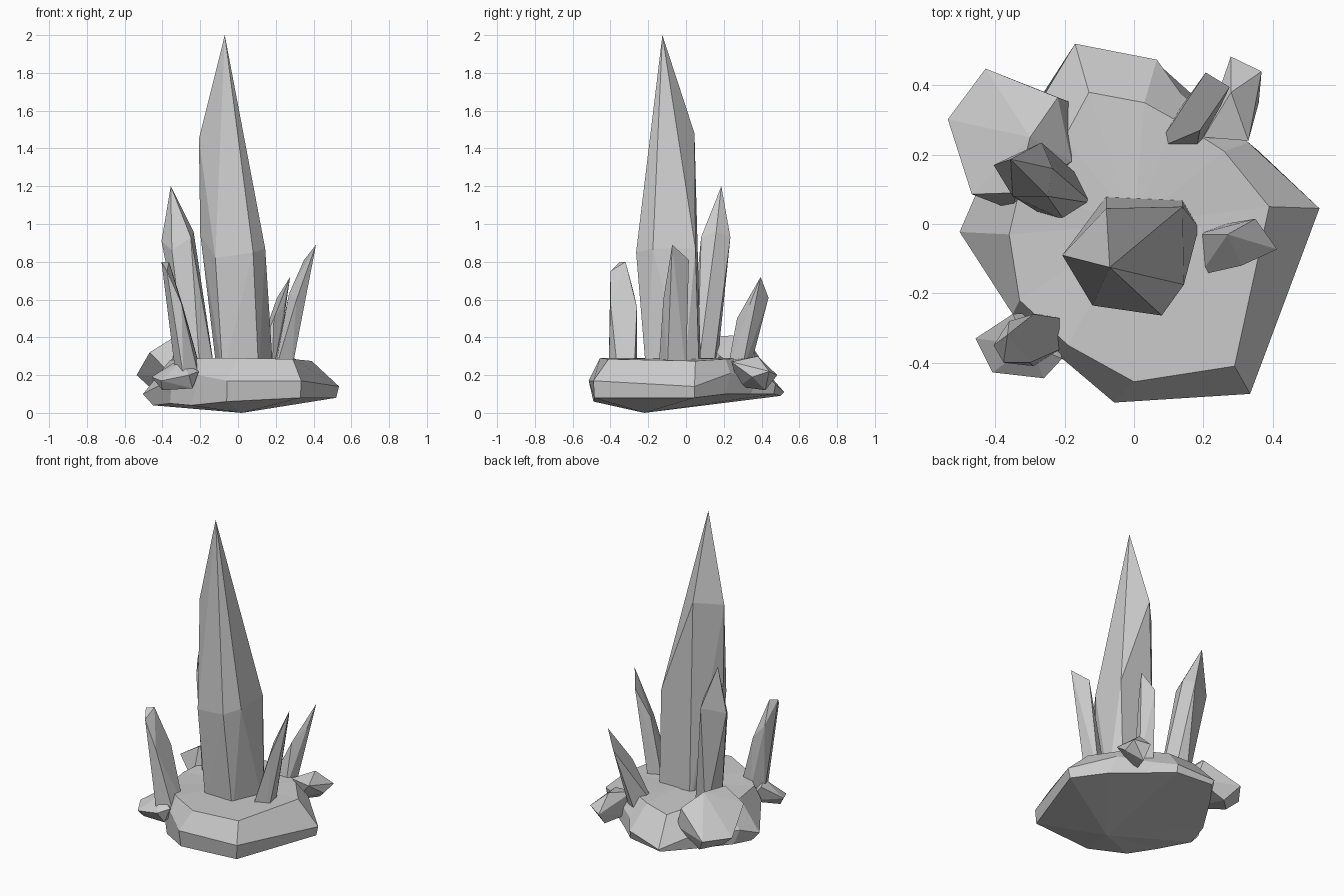
import bpy, bmesh, math


def finish(name, bm):
    bmesh.ops.recalc_face_normals(bm, faces=bm.faces[:])
    mesh = bpy.data.meshes.new(name)
    bm.to_mesh(mesh)
    bm.free()
    ob = bpy.data.objects.new(name, mesh)
    bpy.context.collection.objects.link(ob)
    return ob


def gem(name, points, base=(), sink=0.2):
    """Faceted solid around points; base outline (x, y) is sunk into the rock."""
    bm = bmesh.new()
    for p in points:
        bm.verts.new(p)
    for x, y in base:
        bm.verts.new((x, y, sink))
    res = bmesh.ops.convex_hull(bm, input=bm.verts[:])
    spare = {e for e in res["geom_interior"] + res["geom_unused"]
             if isinstance(e, bmesh.types.BMVert)}
    bmesh.ops.delete(bm, geom=list(spare), context='VERTS')
    bmesh.ops.dissolve_limit(bm, angle_limit=math.radians(3),
                             verts=bm.verts[:], edges=bm.edges[:])
    return finish(name, bm)


# Rock base: bottom rim, widest rim and plateau rim, lofted together
low = [(.52, .045, .08), (.33, -.485, .08), (-.06, -.49, .06), (-.25, -.36, .04),
       (-.36, -.22, .05), (-.45, -.02, .04), (-.42, .12, .06), (-.28, .35, .08),
       (-.17, .50, .09), (.066, .465, .10), (.20, .345, .10), (.36, .21, .10)]
mid = [(.535, .045, .14), (.335, -.49, .17), (-.057, -.515, .17), (-.207, -.388, .20),
       (-.35, -.26, .18), (-.503, -.023, .10), (-.45, .10, .15), (-.26, .37, .15),
       (-.17, .52, .11), (.066, .474, .15), (.14, .37, .18), (.33, .235, .21)]
top = [(.39, .05, .275), (.29, -.41, .285), (0, -.455, .29), (-.19, -.35, .29),
       (-.33, -.22, .28), (-.36, -.03, .28), (-.33, .10, .29), (-.20, .25, .29),
       (-.13, .38, .27), (.03, .35, .29), (.12, .30, .29), (.26, .21, .285)]
bm = bmesh.new()
rings = [[bm.verts.new(p) for p in ring] for ring in (low, mid, top)]
under = bm.verts.new((.02, -.22, 0))
crown = bm.verts.new((0, 0, .29))
n = len(low)
for i in range(n):
    j = (i + 1) % n
    for a, b in zip(rings, rings[1:]):
        bm.faces.new((a[i], a[j], b[j], b[i]))
    bm.faces.new((under, rings[0][j], rings[0][i]))
    bm.faces.new((crown, rings[2][i], rings[2][j]))
finish("rock_base", bm)

# Tall centre crystal
gem("main_crystal",
    [(-.07, -.125, 2.0), (-.207, -.09, 1.45), (-.08, .045, 1.48), (.14, .05, .87),
     (.144, -.175, .87), (.08, -.264, .85), (-.12, -.235, .82), (-.20, -.09, .95),
     (-.08, .065, .87)],
    [(-.11, -.08), (-.08, .08), (.14, .07), (.187, -.01), (.11, -.21), (-.08, -.21)])

# Upright side crystals
gem("left_back_crystal",
    [(-.356, .187, 1.2), (-.405, .17, .91), (-.267, .235, .93), (-.235, .16, .96),
     (-.25, .08, .93), (-.35, .08, .86)],
    [(-.27, .03), (-.20, .01), (-.12, .06), (-.16, .14), (-.25, .16)])
gem("left_front_crystal",
    [(-.405, -.35, .8), (-.365, -.32, .8), (-.376, -.40, .75), (-.30, -.40, .58),
     (-.29, -.26, .56), (-.36, -.28, .65)],
    [(-.33, -.32), (-.29, -.41), (-.21, -.36), (-.19, -.275), (-.27, -.26)])
gem("right_crystal",
    [(.413, -.073, .89), (.35, .015, .81), (.27, -.03, .63), (.31, -.12, .60)],
    [(.19, -.147), (.18, -.03), (.26, .0), (.28, -.10)])
gem("back_right_crystal",
    [(.276, .395, .72), (.207, .437, .61), (.19, .27, .50), (.25, .34, .58)],
    [(.06, .215), (.18, .215), (.20, .29), (.13, .33)])

# Low stubs poking out sideways
gem("back_right_stub",
    [(.279, .483, .20), (.368, .44, .22), (.28, .38, .30), (.36, .35, .19),
     (.33, .24, .27), (.20, .25, .28), (.28, .42, .12), (.22, .28, .14)])
gem("left_front_stub",
    [(-.457, -.33, .19), (-.408, -.428, .17), (-.26, -.445, .20), (-.207, -.388, .22),
     (-.35, -.26, .26), (-.30, -.35, .27), (-.40, -.38, .12), (-.24, -.40, .13),
     (-.25, -.25, .15)])
gem("left_back_stub",
    [(-.428, .448, .20), (-.537, .302, .20), (-.468, .086, .32), (-.34, .09, .40),
     (-.30, .25, .41), (-.22, .365, .33), (-.18, .35, .20), (-.18, .18, .30),
     (-.46, .28, .13), (-.36, .38, .11), (-.35, .04, .20)])
